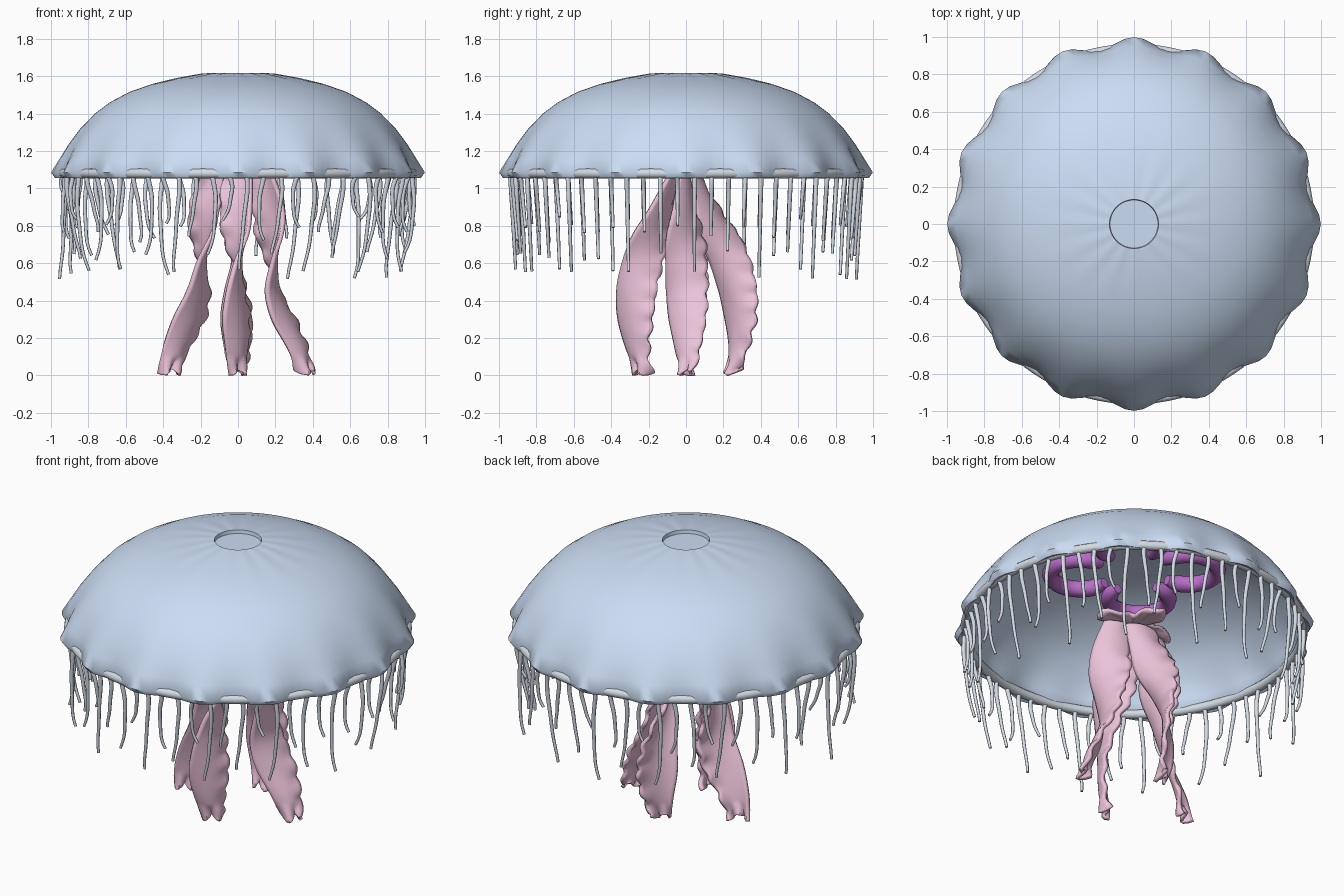
import bpy, bmesh, math, random
from math import sin, cos, pi, radians
from mathutils import Vector

if "Cube" in bpy.data.objects:
    bpy.data.objects.remove(bpy.data.objects["Cube"])

random.seed(4)


def material(name, rgb):
    m = bpy.data.materials.new(name)
    m.diffuse_color = (*rgb, 1)
    m.use_nodes = True
    m.node_tree.nodes["Principled BSDF"].inputs["Base Color"].default_value = m.diffuse_color
    return m


BLUE = material("bell_blue", (0.60, 0.72, 0.90))
PALE = material("pale_grey", (0.66, 0.71, 0.78))
PINK = material("arm_pink", (0.84, 0.55, 0.70))
PURPLE = material("gonad_purple", (0.50, 0.16, 0.60))


def finish(bm, name, mat, angle=60):
    bmesh.ops.recalc_face_normals(bm, faces=bm.faces)
    me = bpy.data.meshes.new(name)
    bm.to_mesh(me)
    bm.free()
    ob = bpy.data.objects.new(name, me)
    bpy.context.collection.objects.link(ob)
    me.materials.append(mat)
    bpy.ops.object.select_all(action='DESELECT')
    ob.select_set(True)
    bpy.context.view_layer.objects.active = ob
    bpy.ops.object.shade_smooth_by_angle(angle=radians(angle))
    return ob


def bridge(bm, rings, closed=True):
    """Skin consecutive vertex rings with quads."""
    for a, b in zip(rings, rings[1:]):
        n = len(a)
        for i in range(n if closed else n - 1):
            j = (i + 1) % n
            bm.faces.new((a[i], a[j], b[j], b[i]))


def lathe(bm, profile, seg, loop=False):
    """Profile entries are radius, height, scallop amplitude, top pleat amplitude."""
    rings = []
    for r, z, amp, pleat in profile:
        ring = []
        for i in range(seg):
            t = 2 * pi * i / seg
            rr = r + amp * cos(16 * t)
            ring.append(bm.verts.new((rr * cos(t), rr * sin(t), z + pleat * cos(16 * t))))
        rings.append(ring)
    bridge(bm, rings + rings[:1] if loop else rings)
    return rings


def tube(bm, pts, radii, ref, sides=8):
    rings = []
    for k, p in enumerate(pts):
        tan = (pts[min(k + 1, len(pts) - 1)] - pts[max(k - 1, 0)]).normalized()
        u = tan.cross(ref).normalized()
        v = tan.cross(u)
        rings.append([bm.verts.new(p + radii[k] * (u * cos(2 * pi * s / sides) + v * sin(2 * pi * s / sides)))
                      for s in range(sides)])
    bridge(bm, rings)
    bm.faces.new(rings[0])
    bm.faces.new(rings[-1])


def spline(keys, t):
    """Catmull-Rom through rows of values, t in 0..1."""
    f = t * (len(keys) - 1)
    i = min(int(f), len(keys) - 2)
    f -= i
    row = lambda k: keys[max(0, min(k, len(keys) - 1))]
    return [0.5 * (2 * b + (c - a) * f + (2 * a - 5 * b + 4 * c - d) * f * f + (3 * b - a - 3 * c + d) * f ** 3)
            for a, b, c, d in zip(row(i - 1), row(i), row(i + 1), row(i + 2))]


# Bell: outer dome with scalloped edge, thin inner wall, shallow crown dimple
outer = [(0.128, 1.597, 0, 0), (0.131, 1.618, 0, 0), (0.20, 1.611, 0, 0.002),
         (0.33, 1.589, 0, 0.001), (0.46, 1.558, 0, 0), (0.58, 1.516, 0, 0), (0.685, 1.460, 0, 0),
         (0.765, 1.400, 0, 0), (0.84, 1.32, 0.003, 0), (0.90, 1.235, 0.006, 0), (0.94, 1.16, 0.013, 0),
         (0.972, 1.085, 0.027, 0), (0.957, 1.056, 0.021, 0)]
inner = [(0.925, 1.07, 0.01, 0), (0.91, 1.14, 0.008, 0), (0.87, 1.225, 0.003, 0), (0.81, 1.31, 0, 0),
         (0.74, 1.385, 0, 0), (0.56, 1.495, 0, 0), (0.33, 1.563, 0, 0), (0.10, 1.577, 0, 0)]
bm = bmesh.new()
rings = lathe(bm, outer + inner, 128)
bm.faces.new(rings[0])
bm.faces.new(rings[-1])
finish(bm, "bell", BLUE)

# Rim tube showing through the notches of the bell edge
bm = bmesh.new()
lathe(bm, [(0.938 + 0.026 * cos(a), 1.08 + 0.026 * sin(a), 0, 0)
           for a in (2 * pi * k / 12 for k in range(12))], 96, loop=True)
finish(bm, "rim_ring", PALE)

# Tentacles: tapering strands that sway along x
bm = bmesh.new()
COUNT = 64
for i in range(COUNT):
    t = 2 * pi * (i + 0.5) / COUNT
    length = (0.54, 0.34, 0.44, 0.26)[i % 4] + random.uniform(-0.04, 0.02)
    phase = random.uniform(0, 2 * pi)
    pts = []
    for k in range(13):
        f = k / 12
        sway = 0.04 * f * sin(phase + 4.5 * f) + 0.008 * (sin(phase + 9 * f) - sin(phase))
        pts.append(Vector((0.94 * cos(t) * (1 - 0.03 * f) + sway, 0.94 * sin(t) * (1 - 0.03 * f), 1.07 - length * f)))
    tube(bm, pts, [0.013 - 0.005 * k / 12 for k in range(13)], Vector((0, 1, 0)), 8)
finish(bm, "tentacles", PALE)

# Gonads: four horseshoes opening toward the middle
bm = bmesh.new()
for q in range(4):
    t = pi / 4 + q * pi / 2
    out, side = Vector((cos(t), sin(t), 0)), Vector((-sin(t), cos(t), 0))
    pts, radii = [], []
    for k in range(25):
        a = radians(-140 + 280 * k / 24)
        pts.append(out * (0.30 + 0.165 * cos(a)) + side * 0.165 * sin(a) + Vector((0, 0, 1.45)))
        radii.append(0.046 * min(1, 0.6 + 0.2 * min(k, 24 - k)))
    tube(bm, pts, radii, Vector((0, 0, 1)), 12)
finish(bm, "gonads", PURPLE)

# Oral arms: twisting ribbons, ruffled along one edge
# height, offset of side arms, offset of front/back arms, ribbon direction, width
KEYS = [(1.08, 0.11, 0.05, 165, 0.16), (0.90, 0.17, 0.12, 145, 0.19), (0.75, 0.18, 0.18, 122, 0.23),
        (0.60, 0.19, 0.235, 90, 0.21), (0.45, 0.20, 0.27, 66, 0.22), (0.30, 0.255, 0.28, 50, 0.22),
        (0.15, 0.325, 0.27, 42, 0.16), (0.02, 0.365, 0.24, 35, 0.10)]
ROWS, COLS = 72, 12


def oral_arm(name, ax, ay, phase, twist):
    bm = bmesh.new()
    grid = []
    for r in range(ROWS + 1):
        t = r / ROWS
        z, dx, dy, ang, w = spline(KEYS, t)
        ang += twist * t
        tip = max(0, t - 0.9) * 10
        d = Vector((cos(radians(ang)), sin(radians(ang)), 0))
        n = Vector((-d.y, d.x, 0))
        c = Vector((ax * dx, ay * dy, z))
        row = []
        for k in range(COLS + 1):
            v = 2 * k / COLS - 1
            edge = max(v, 0) ** 2
            wide = 0.5 * w * v + edge * 0.018 * (abs(sin(32 * t + phase)) - 0.4)
            bow = 0.03 * (v * v - 0.4) + edge * 0.009 * sin(50 * t + phase)
            bow += 0.028 * tip * sin(5 * v + phase)
            lift = Vector((0, 0, tip * 0.02 * (sin(4 * v + phase))))
            row.append(bm.verts.new(c + d * wide + n * bow + lift))
        grid.append(row)
    bridge(bm, grid, closed=False)
    ob = finish(bm, name, PINK)
    mod = ob.modifiers.new("thickness", 'SOLIDIFY')
    mod.thickness, mod.offset = 0.022, 0


for name, ax, ay, ph, tw in (("right_arm", 1, 0, 0, 12), ("left_arm", -1, 0, 1.3, -10),
                             ("front_arm", 0, -1, 2.2, 4), ("back_arm", 0, 1, 3.4, -8)):
    oral_arm(name, ax, ay, ph, tw)

# Mouth frill joining the arms under the bell
bm = bmesh.new()
rings = []
for k in range(1, 7):
    f = k / 6
    ring = []
    for i in range(64):
        t = 2 * pi * i / 64
        r = f * (0.18 + 0.07 * cos(4 * t))
        ring.append(bm.verts.new((r * cos(t), r * sin(t), 1.105 + f * f * (0.01 * sin(12 * t) - 0.01 * cos(4 * t)))))
    rings.append(ring)
bridge(bm, rings)
bm.faces.new(rings[0])
frill = finish(bm, "mouth_frill", PINK)
mod = frill.modifiers.new("thickness", 'SOLIDIFY')
mod.thickness, mod.offset = 0.02, 0
